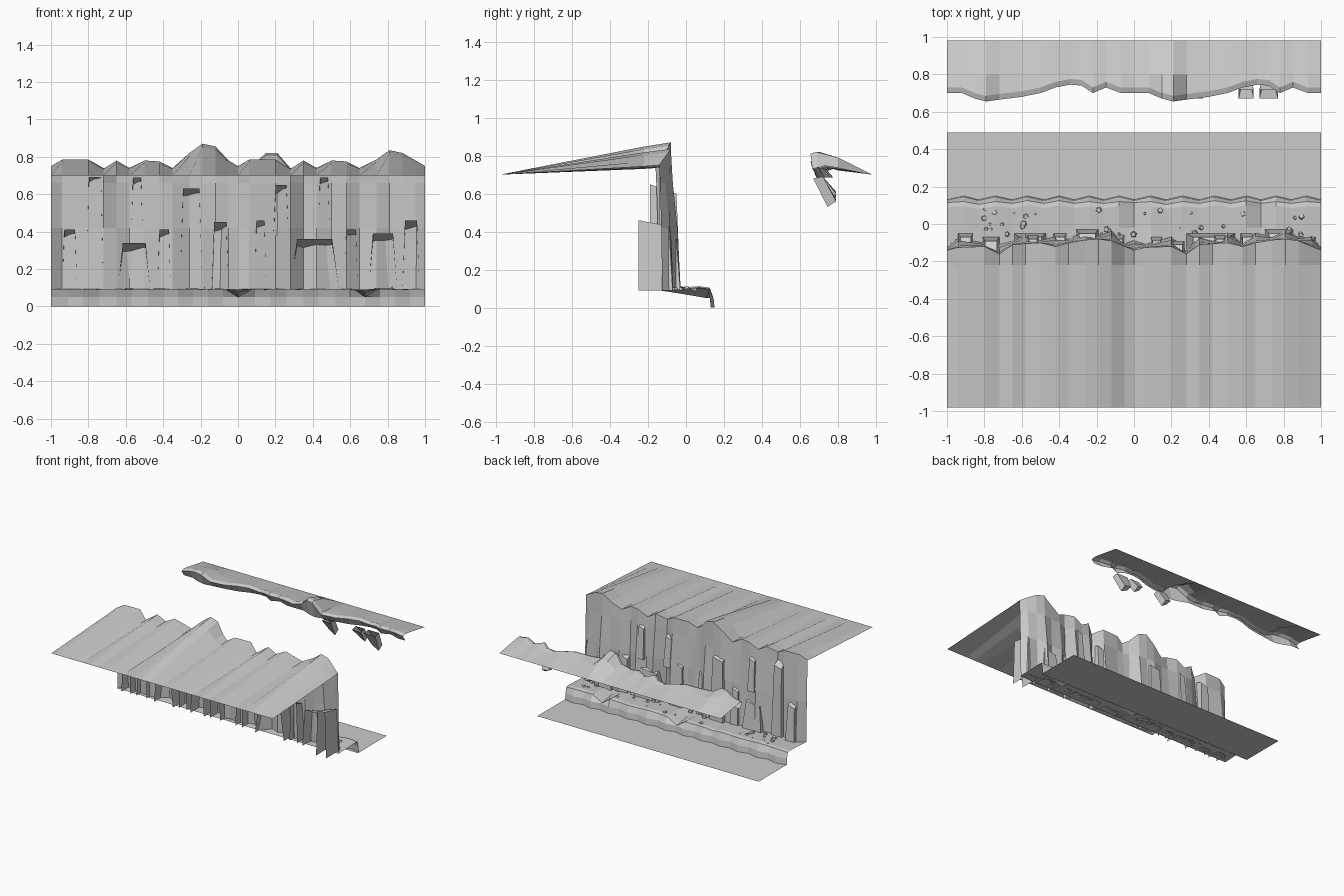
import bpy, bmesh, math, random

if "Cube" in bpy.data.objects:
    bpy.data.objects.remove(bpy.data.objects["Cube"])
random.seed(4)

def make(name, bm):
    bmesh.ops.remove_doubles(bm, verts=bm.verts, dist=1e-5)
    bmesh.ops.recalc_face_normals(bm, faces=bm.faces)
    me = bpy.data.meshes.new(name)
    bm.to_mesh(me)
    bm.free()
    ob = bpy.data.objects.new(name, me)
    bpy.context.collection.objects.link(ob)
    return ob

def sheet(name, stations):
    """Loft a sheet through stations, each a list of (x, y, z)."""
    bm = bmesh.new()
    rows = [[bm.verts.new(p) for p in s] for s in stations]
    for a, b in zip(rows, rows[1:]):
        for i in range(len(a) - 1):
            bm.faces.new((a[i], b[i], b[i + 1], a[i + 1]))
    ob = make(name, bm)
    # tops should face up
    if sum(p.normal.z * p.area for p in ob.data.polygons) < 0:
        ob.data.flip_normals()
    return ob

def tile(points):
    """Repeat a one-unit pattern twice along x."""
    return [(x - 1, *r) for x, *r in points] + [(x, *r) for x, *r in points[1:]]

# cliff outline: x, rim y, rim z
rim = tile([(0, -.14, .75), (.06, -.125, .785), (.2, -.12, .785), (.28, -.16, .735),
            (.35, -.11, .78), (.42, -.105, .74), (.5, -.10, .78), (.58, -.12, .775),
            (.65, -.10, .74), (.74, -.085, .82), (.81, -.08, .87), (.88, -.09, .855),
            (.95, -.12, .78), (1, -.14, .75)])
rim = [(x, y, z - .035 if x > .7 and z > .8 else z) for x, y, z in rim]

# plateau falling away from the rim towards the front
sheet("plateau", [[(x, -.98, .70), (x, -.22, .70 + (z - .70) * .87), (x, y, z)]
                  for x, y, z in rim])

# pleated cliff wall, leaning out at the foot
wall = []
for i, (x, y, z) in enumerate(rim):
    d = .035 if i % 2 else .012
    if abs(x) == 1:
        d = .01
    wall.append([(x, y, z), (x, y + d * .3, .66), (x, y + d, .42), (x, y + d * 1.5, .09)])
sheet("cliff_wall", wall)

# open-backed rock columns along the wall: x0, x1, bottom, top, back y, front y
columns = [(-.94, -.86, .09, .41, -.16, -.05), (-.81, -.72, .09, .69, -.15, -.07),
           (-.64, -.47, .09, .34, -.17, -.05), (-.57, -.51, .40, .69, -.14, -.06),
           (-.43, -.36, .09, .41, -.15, -.05), (-.31, -.19, .09, .63, -.17, -.03),
           (-.14, -.05, .09, .45, -.16, -.06), (.09, .15, .09, .46, -.16, -.07),
           (.28, .54, .09, .36, -.18, -.05), (.19, .27, .38, .65, -.19, -.09),
           (.43, .49, .40, .69, -.14, -.06), (.57, .64, .09, .41, -.15, -.05),
           (.70, .85, .09, .39, -.17, -.03), (.88, .97, .09, .46, -.25, -.07)]
for n, (x0, x1, z0, z1, yb, yf) in enumerate(columns):
    bm = bmesh.new()
    w = (x1 - x0) * .14
    co = [(x0, yb, z0), (x1, yb, z0), (x1, yf, z0), (x0, yf, z0),
          (x0 + w, yb, z1), (x1 - w, yb, z1), (x1 - w, yf - .02, z1 - .03), (x0 + w, yf - .02, z1 - .05)]
    v = [bm.verts.new(c) for c in co]
    for f in ((1, 2, 6, 5), (2, 3, 7, 6), (3, 0, 4, 7), (4, 5, 6, 7)):
        bm.faces.new([v[k] for k in f])
    make("rock_column_%02d" % n, bm)

# path at the cliff foot with a broken edge down to the lower ground
edge = tile([(0, .115, .10), (.09, .12, .105), (.17, .105, .10), (.26, .12, .11),
             (.35, .11, .10), (.43, .125, .105), (.52, .11, .10), (.6, .125, .11),
             (.68, .11, .095), (.76, .12, .105), (.84, .11, .10), (.92, .12, .105), (1, .115, .10)])
path = []
for i, (x, y, z) in enumerate(edge):
    if abs(x) < .01 or abs(x - .68) < .01:
        z = .055
    out = .15 if i % 2 else .13
    path.append([(x, -.13, .09), (x, -.02, (z + .09) / 2), (x, y - .025, z),
                 (x, y, z - .005), (x, out - .005, .05), (x, out, 0)])
sheet("foot_path", path)

# flat lower ground
sheet("lower_ground", [[(x, .12, 0), (x, .49, 0)] for x in (-1, 1)])

# scattered stones
for n in range(32):
    bm = bmesh.new()
    r = random.uniform(.006, .02)
    bmesh.ops.create_cone(bm, cap_ends=True, segments=5, radius1=r, radius2=r * .7, depth=r)
    ob = make("stone_%02d" % n, bm)
    ob.location = (random.uniform(-.97, .97), random.uniform(-.06, .09), .10)
    ob.rotation_euler = (random.uniform(-.2, .2), random.uniform(-.2, .2), random.uniform(0, 6))

# opposite bank with an undercut lip: x, lip y, lip z
bank = tile([(0, .70, .74), (.08, .70, .76), (.15, .67, .78), (.21, .655, .78), (.28, .665, .74),
             (.4, .68, .74), (.5, .70, .75), (.58, .73, .745), (.66, .745, .73), (.72, .74, .735),
             (.78, .70, .75), (.85, .73, .735), (.93, .70, .75), (1, .70, .74)])
stations = []
for x, y, z in bank:
    if .1 < x < .24:
        z += .04
    mid = .70 + (z - .70) * .75
    stations.append([(x, .98, .70), (x, .80, mid), (x, y + .03, z), (x, y, z - .01), (x, y + .03, .685)])
sheet("far_bank", stations)

# rock chips hanging below the bank
for n, (x, w, low) in enumerate([(.60, .04, .60), (.72, .05, .56), (.33, .04, .58)]):
    bm = bmesh.new()
    t = [bm.verts.new(c) for c in ((x - w, .67, .68), (x + w, .67, .68), (x + w, .72, .69), (x - w, .72, .69))]
    b = [bm.verts.new(c) for c in ((x - w * .6, .745, low), (x + w * .6, .745, low - .03),
                                   (x + w * .6, .79, low), (x - w * .6, .79, low + .01))]
    for k in range(4):
        j = (k + 1) % 4
        bm.faces.new((t[k], t[j], b[j], b[k]))
    bm.faces.new(b)
    make("hanging_chip_%d" % n, bm)
